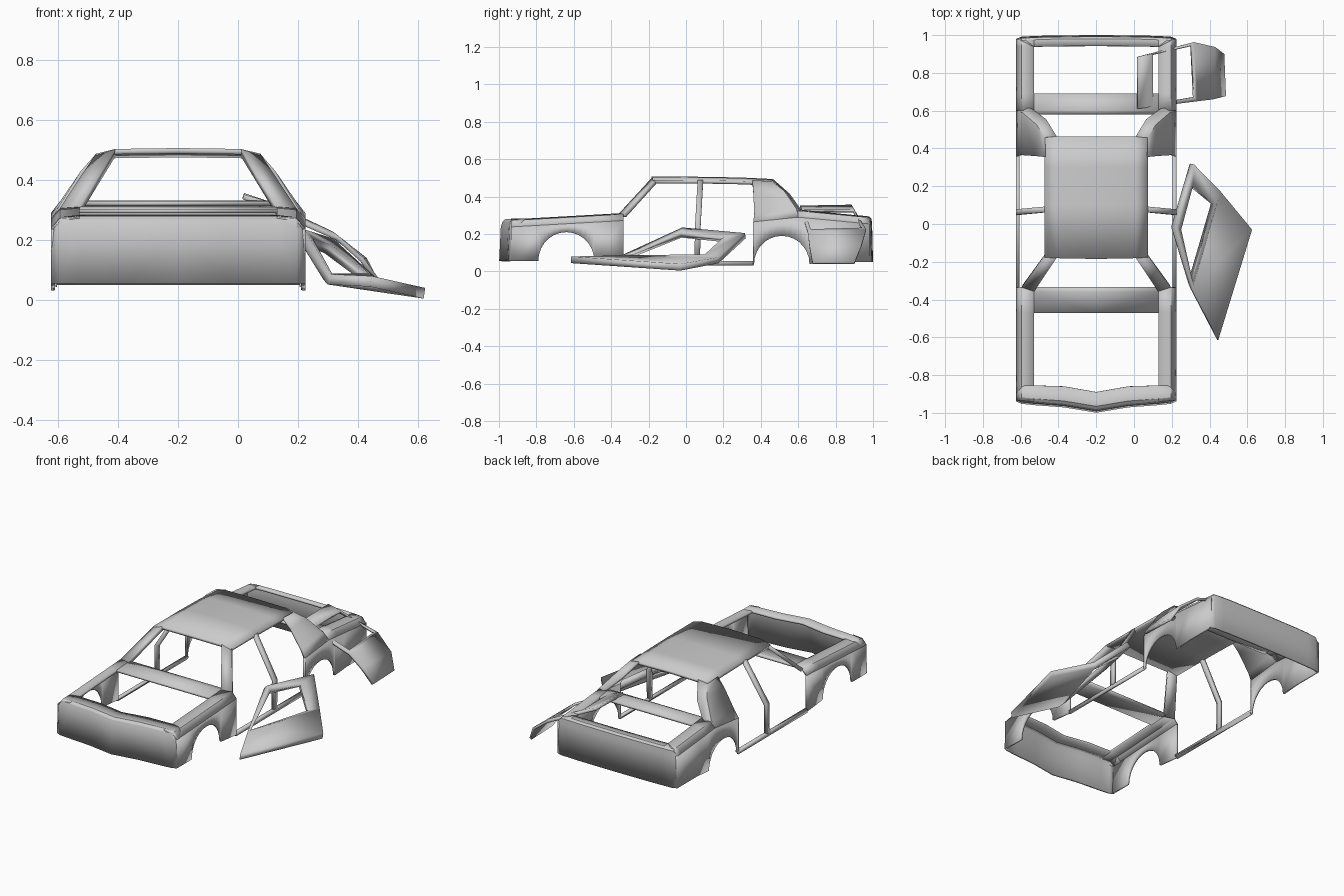
import bpy, bmesh, math
from mathutils import Vector

CX = -0.2          # centre line of the car body
W, SH = 0.425, 0.395   # half width, shoulder


def shell(name, grids, mirror=True, t=0.014):
    """Skin one or more point grids, optionally mirror, then thicken inward."""
    bm = bmesh.new()
    for g in grids:
        vs = [[bm.verts.new(p) for p in row] for row in g]
        for a, b in zip(vs, vs[1:]):
            for i in range(len(a) - 1):
                bm.faces.new((a[i], a[i + 1], b[i + 1], b[i]))
    bmesh.ops.remove_doubles(bm, verts=bm.verts, dist=0.0005)
    bm.normal_update()
    ref = Vector((0, 0, -0.3))
    for f in bm.faces:
        if f.normal.dot(f.calc_center_median() - ref) < 0:
            f.normal_flip()
    me = bpy.data.meshes.new(name)
    bm.to_mesh(me)
    bm.free()
    ob = bpy.data.objects.new(name, me)
    bpy.context.collection.objects.link(ob)
    if mirror:
        ob.location.x = CX
        m = ob.modifiers.new("mirror", 'MIRROR')
        m.use_clip = True
    s = ob.modifiers.new("thickness", 'SOLIDIFY')
    s.thickness = t
    s.offset = -1
    bpy.ops.object.select_all(action='DESELECT')
    ob.select_set(True)
    bpy.context.view_layer.objects.active = ob
    bpy.ops.object.shade_smooth_by_angle(angle=math.radians(30))
    return ob


def arch(y0, r, zb, h, n=14):
    return [(y0 - r * math.cos(math.pi * i / n), zb + h * math.sin(math.pi * i / n))
            for i in range(n + 1)]


def side(bottom, top):
    return [[(W, y, z) for y, z in bottom], [(W, y, top(y)) for y, z in bottom]]


def rail(ys, top, inner=0.33):
    return [[(W, y, top(y) - 0.04) for y in ys],
            [(SH, y, top(y) - 0.006) for y in ys],
            [(inner, y, top(y)) for y in ys]]


# Front fenders with wheel arches
hood_z = lambda y: 0.278 + (y + 0.935) / 0.6 * 0.034
bottom = [(-0.935, 0.055)] + arch(-0.64, 0.15, 0.055, 0.155) + [(-0.335, 0.04)]
shell("front_fender", [side(bottom, lambda y: hood_z(y) - 0.04),
                       rail([-0.935, -0.855, -0.47, -0.335], hood_z)])

# Pointed nose panel and strip ahead of the hood opening
cols = [(0, -0.985, -0.89), (0.17, -0.957, -0.86), (0.33, -0.945, -0.855),
        (SH, -0.938, -0.855), (W, -0.925, -0.855)]
nose = []
for k, z in enumerate([0.284, 0.28, 0.268, 0.24, 0.055]):
    row = []
    for u, yf, yh in cols:
        y = [yh, yf + 0.02, yf + 0.005, yf - 0.005, yf - 0.014][k]
        row.append((u, y, min(z, 0.24 if u == W else 0.276 if u == SH else 1)))
    nose.append(row)
shell("nose_panel", [nose])

# Cowl strip behind the hood opening
shell("cowl", [[[(u, -0.47, 0.304), (u, -0.36, 0.31), (u, -0.335, 0.312)]
                for u in (0, 0.33)]])

# Rear quarters: side with arch, shoulder rail
trunk_z = lambda y: 0.33 - (y - 0.6) / 0.38 * 0.036


def belt(y):
    return 0.265 + (y - 0.36) / 0.24 * 0.025 if y < 0.6 else trunk_z(y) - 0.04


bottom = [(0.358, 0.033)] + arch(0.512, 0.148, 0.04, 0.15) + [(0.78, 0.05), (0.98, 0.05)]
shell("rear_quarter", [side(bottom, belt), rail([0.6, 0.69, 0.94, 0.975], trunk_z)])

# Broad rear roof pillars
pillar = [[(0.275, 0.355, 0.487), (0.325, 0.36, 0.43), (0.40, 0.365, 0.31), (W, 0.36, 0.265)],
          [(0.275, 0.46, 0.482), (0.315, 0.525, 0.43), (0.39, 0.59, 0.335), (W, 0.60, 0.29)],
          [(0.21, 0.465, 0.494), (0.265, 0.555, 0.415), (0.34, 0.61, 0.338), (0.36, 0.615, 0.328)]]
shell("rear_pillar", [pillar])

# Trunk surround and rear panel
shell("rear_deck", [[[(u, 0.58, 0.328), (u, 0.6, 0.332), (u, 0.69, 0.322)] for u in (0, 0.33)]])
tail = []
for u, dy in ((0, 0.008), (0.25, 0.006), (0.33, 0.003), (SH, 0), (W, -0.012)):
    cap = 0.254 if u == W else 0.289 if u == SH else 1
    tail.append([(u, y + dy, min(z, cap)) for y, z in
                 ((0.935, 0.298), (0.972, 0.294), (0.984, 0.282), (0.987, 0.25), (0.992, 0.05))])
shell("tail_panel", [tail])

# Roof
shell("roof", [[[(0, y, z), (0.21, y + d, z - 0.003), (0.275, y + 2 * d, z - 0.019)]
                for y, z, d in ((-0.185, 0.507, 0.004), (0.1, 0.506, 0), (0.3, 0.502, 0),
                                (0.462, 0.494, 0.001))]], t=0.018)

# Windscreen pillars, centre pillars and sills
shell("windscreen_pillar", [[[(0.33, -0.36, 0.308), (0.21, -0.18, 0.504)],
                             [(0.395, -0.335, 0.306), (0.275, -0.17, 0.488)]]], t=0.022)
shell("centre_pillar", [[[(W, y, 0.05), (W, y + 0.003, 0.24), (0.275, y + 0.017, 0.488)]
                         for y in (0.045, 0.075)]], t=0.02)
shell("sill", [[[(0.405, y, 0.055), (W, y, 0.055), (W, y, 0.032)]
                for y in (-0.338, 0.362)]], t=0.012)

# Detached front door: window frame ring plus lower panel
A, B, C, F = (0.223, -0.02, 0.235), (0.318, 0.315, 0.205), (0.46, 0.17, 0.075), (0.31, -0.345, 0.086)
a, b, c, f = (0.25, -0.03, 0.205), (0.312, 0.2, 0.183), (0.435, 0.10, 0.09), (0.314, -0.315, 0.088)
D, E = (0.625, -0.03, 0.04), (0.446, -0.615, 0.08)
shell("front_door", [[[A, B, C, F, A], [a, b, c, f, a]], [[F, C], [E, D]]],
      mirror=False, t=0.036)

# Detached rear door leaning over the trunk
P0, P1 = (0.02, 0.61, 0.352), (0.02, 0.885, 0.357)
p0, p1 = (0.10, 0.63, 0.33), (0.10, 0.90, 0.33)
Q0, Q1 = (0.337, 0.65, 0.213), (0.317, 0.963, 0.225)
q0, q1 = (0.32, 0.668, 0.226), (0.305, 0.945, 0.234)
shell("rear_door", [[[P0, P1, Q1, Q0, P0], [p0, p1, q1, q0, p0]],
                    [[Q0, Q1], [(0.42, 0.66, 0.14), (0.43, 0.937, 0.14)],
                     [(0.487, 0.677, 0.048), (0.478, 0.90, 0.048)]]],
      mirror=False, t=0.016)
